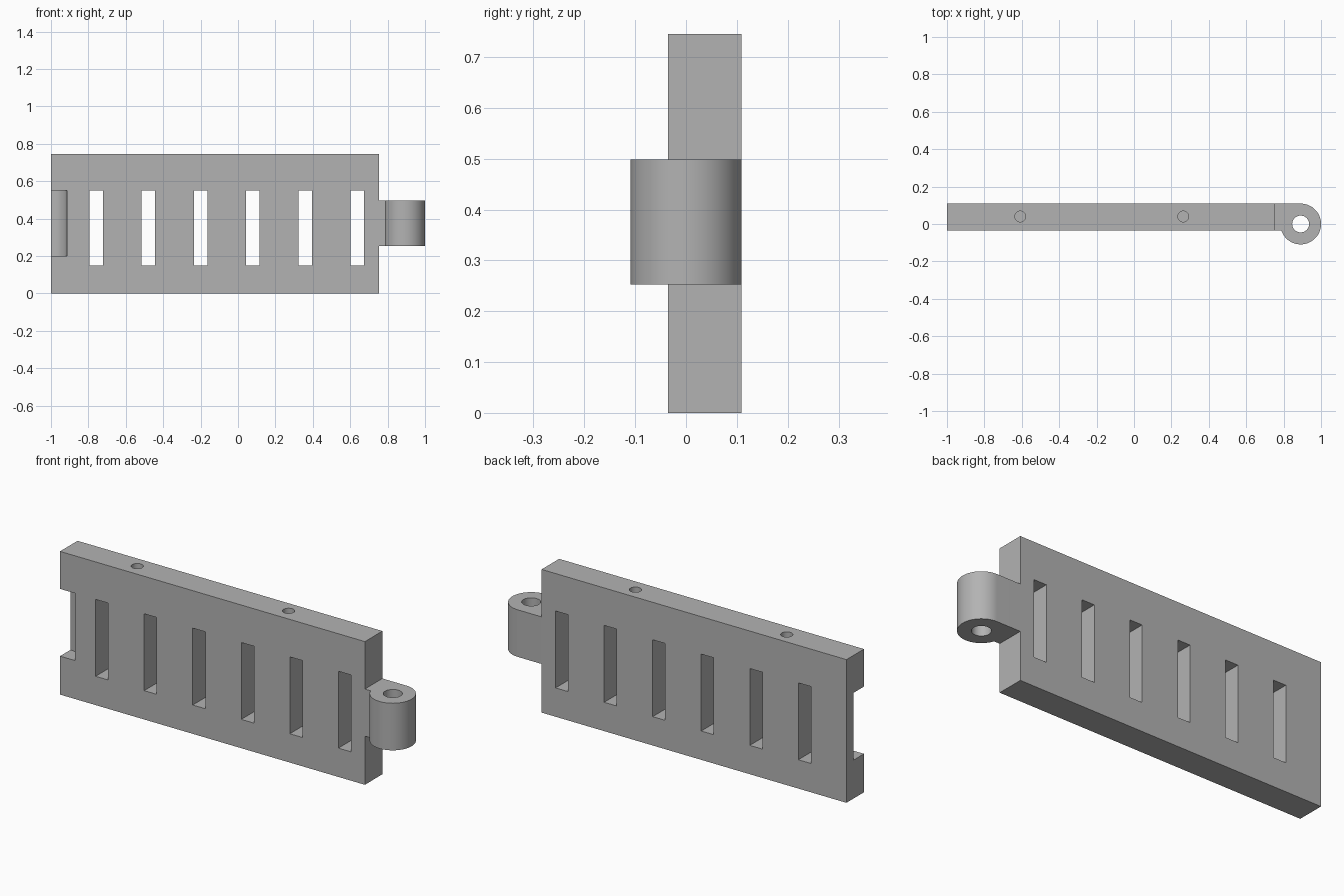
import bpy
import bmesh
from math import pi, asin, cos, sin, radians

cube = bpy.data.objects.get("Cube")
if cube:
    bpy.data.objects.remove(cube, do_unlink=True)

# Main dimensions
HEIGHT = 0.745
FRONT, BACK = -0.035, 0.109
LEFT_END, RIGHT_END = 0.755, -1.0
KNUCKLE_R = 0.109
KNUCKLE_X = 1 - KNUCKLE_R

grey = bpy.data.materials.new("plain grey")
grey.use_nodes = True
colour = (0.45, 0.45, 0.45, 1)
grey.diffuse_color = colour
grey.node_tree.nodes["Principled BSDF"].inputs["Base Color"].default_value = colour


def prism(name, outline, z0, z1):
    """Extrude an outline in the ground plane from z0 up to z1."""
    bm = bmesh.new()
    face = bm.faces.new([bm.verts.new((x, y, z0)) for x, y in outline])
    top = bmesh.ops.extrude_face_region(bm, geom=[face])["geom"]
    for v in top:
        if isinstance(v, bmesh.types.BMVert):
            v.co.z = z1
    bmesh.ops.recalc_face_normals(bm, faces=bm.faces)
    mesh = bpy.data.meshes.new(name)
    bm.to_mesh(mesh)
    bm.free()
    mesh.materials.append(grey)
    obj = bpy.data.objects.new(name, mesh)
    bpy.context.collection.objects.link(obj)
    return obj


def box(x0, x1, y0, y1):
    return [(x0, y0), (x1, y0), (x1, y1), (x0, y1)]


def arc(cx, cy, r, start, end, steps):
    angles = [start + (end - start) * i / steps for i in range(steps + 1)]
    return [(cx + r * cos(a), cy + r * sin(a)) for a in angles]


def circle(cx, cy, r, steps=48):
    return arc(cx, cy, r, 0, 2 * pi, steps)[:-1]


def combine(target, other, operation):
    """Apply a boolean and discard the helper."""
    other.hide_render = True
    mod = target.modifiers.new(operation, "BOOLEAN")
    mod.operation = operation
    mod.solver = "EXACT"
    mod.object = other
    bpy.ops.object.select_all(action="DESELECT")
    bpy.context.view_layer.objects.active = target
    target.select_set(True)
    bpy.ops.object.modifier_apply(modifier=mod.name)
    bpy.data.objects.remove(other, do_unlink=True)


# Slab
panel = prism("slotted_hinge_panel", box(RIGHT_END, LEFT_END, FRONT, BACK), 0, HEIGHT)

# Hinge arm and knuckle, flush with the back
low = -pi + asin(-FRONT / KNUCKLE_R)
outline = arc(KNUCKLE_X, 0, KNUCKLE_R, pi / 2, low, 56)
outline += [(0.72, FRONT), (0.72, BACK)]
combine(panel, prism("hinge_knuckle", outline, 0.253, 0.498), "UNION")
combine(panel, prism("pin_hole_cutter", circle(KNUCKLE_X, 0, 0.045), 0.1, 0.65), "DIFFERENCE")

# Row of vertical slots
for i in range(6):
    x = -0.759 + 0.2795 * i
    slot = box(x - 0.036, x + 0.036, FRONT - 0.1, BACK + 0.1)
    combine(panel, prism("slot_cutter", slot, 0.15, 0.55), "DIFFERENCE")

# Rounded recess in the opposite end
recess = circle(RIGHT_END, FRONT, 0.085, 64)
combine(panel, prism("recess_cutter", recess, 0.2, 0.55), "DIFFERENCE")

# Blind holes in the top edge
for x in (-0.608, 0.263):
    hole = circle(x, 0.04, 0.029, 32)
    combine(panel, prism("top_hole_cutter", hole, HEIGHT - 0.2, HEIGHT + 0.1), "DIFFERENCE")

bpy.context.view_layer.objects.active = panel
panel.select_set(True)
bpy.ops.object.shade_smooth_by_angle(angle=radians(30))
